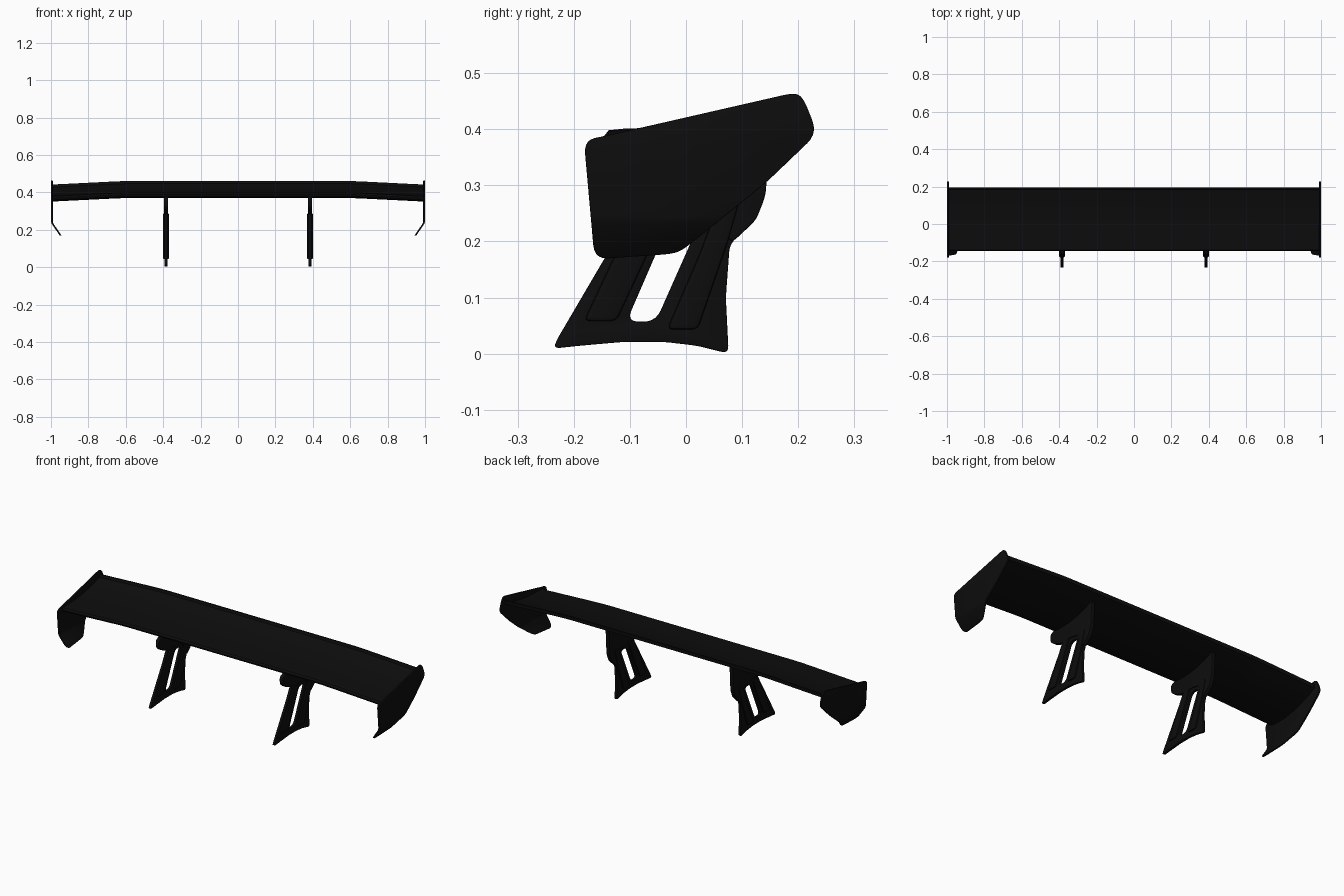
import bpy, bmesh
from mathutils import Matrix, Vector

if "Cube" in bpy.data.objects:
    bpy.data.objects.remove(bpy.data.objects["Cube"])

black = bpy.data.materials.new("satin_black")
black.diffuse_color = (0.004, 0.004, 0.004, 1)
black.use_nodes = True
black.node_tree.nodes["Principled BSDF"].inputs["Base Color"].default_value = black.diffuse_color
YZ = Matrix(((0, 0, 1, 0), (1, 0, 0, 0), (0, 1, 0, 0), (0, 0, 0, 1)))


def finish(name, mesh, mirror=True):
    ob = bpy.data.objects.new(name, mesh)
    bpy.context.collection.objects.link(ob)
    mesh.materials.clear()
    mesh.materials.append(black)
    if mirror:
        ob.modifiers.new("mirror", 'MIRROR')
    bpy.ops.object.select_all(action='DESELECT')
    ob.select_set(True)
    bpy.context.view_layer.objects.active = ob
    bpy.ops.object.shade_smooth_by_angle(angle=0.6)
    return ob


def rounded(points, r, steps=5):
    """Replace every corner with a short quadratic arc."""
    out, n = [], len(points)
    for i in range(n):
        p = Vector(points[i])
        a, b = Vector(points[i - 1]) - p, Vector(points[(i + 1) % n]) - p
        a = p + a.normalized() * min(r, a.length * 0.45)
        b = p + b.normalized() * min(r, b.length * 0.45)
        for k in range(steps + 1):
            t = k / steps
            out.append(a * (1 - t) ** 2 + p * 2 * t * (1 - t) + b * t * t)
    return out


def plate_mesh(loops, x, thick, bevel):
    """Flat plate in the YZ plane; later loops are holes."""
    cu = bpy.data.curves.new("outline", 'CURVE')
    cu.dimensions, cu.fill_mode = '2D', 'BOTH'
    cu.extrude, cu.bevel_depth = thick / 2 - bevel, bevel
    cu.offset, cu.bevel_resolution = -bevel, 1
    for loop in loops:
        sp = cu.splines.new('POLY')
        sp.points.add(len(loop) - 1)
        for pt, co in zip(sp.points, loop):
            pt.co = (co[0], co[1], 0, 1)
        sp.use_cyclic_u = True
    tmp = bpy.data.objects.new("outline", cu)
    bpy.context.collection.objects.link(tmp)
    dg = bpy.context.evaluated_depsgraph_get()
    mesh = bpy.data.meshes.new_from_object(tmp.evaluated_get(dg))
    bpy.data.objects.remove(tmp)
    mesh.transform(Matrix.Translation((x, 0, 0)) @ YZ)
    bm = bmesh.new()
    bm.from_mesh(mesh)
    bmesh.ops.remove_doubles(bm, verts=bm.verts, dist=1e-5)
    bmesh.ops.recalc_face_normals(bm, faces=bm.faces)
    bm.to_mesh(mesh)
    bm.free()
    return mesh


# Wing blade: cambered section with a small trailing lip, drooping tips
section = [(-0.145, 0.389), (-0.141, 0.379), (-0.125, 0.373), (-0.08, 0.370),
           (-0.03, 0.372), (0.03, 0.381), (0.09, 0.397), (0.15, 0.420),
           (0.193, 0.441), (0.195, 0.461), (0.188, 0.461), (0.184, 0.447),
           (0.12, 0.427), (0.04, 0.411), (-0.04, 0.403), (-0.11, 0.401),
           (-0.138, 0.398)]
stations = [(0.992, -0.019), (0.67, -0.003), (0.62, -0.001), (0.57, 0)]
stations = [(-x, d) for x, d in stations] + stations[::-1]
bm = bmesh.new()
rings = [[bm.verts.new((x, y, z + d)) for y, z in section] for x, d in stations]
n = len(section)
for a, b in zip(rings, rings[1:]):
    for i in range(n):
        bm.faces.new((a[i], a[(i + 1) % n], b[(i + 1) % n], b[i]))
bm.faces.new(rings[0])
bm.faces.new(rings[-1][::-1])
bmesh.ops.recalc_face_normals(bm, faces=bm.faces)
wing = bpy.data.meshes.new("wing_blade")
bm.to_mesh(wing)
bm.free()
finish("wing_blade", wing, mirror=False)

# End plates: rounded outline with the lower edge folded inwards
outline = [(-0.182, 0.38), (-0.14, 0.389), (0.197, 0.466), (0.212, 0.45),
           (0.234, 0.392), (0.142, 0.304), (0.0, 0.189), (-0.02, 0.178),
           (-0.163, 0.168)]
end = plate_mesh([rounded(outline, 0.025)], 0.995, 0.010, 0.002)
bm = bmesh.new()
bm.from_mesh(end)
for z in (0.245, 0.232):
    bmesh.ops.bisect_plane(bm, geom=bm.verts[:] + bm.edges[:] + bm.faces[:],
                           plane_co=(0, 0, z), plane_no=(0, 0, 1))
for v in bm.verts:
    if v.co.z < 0.2449:
        drop = 0.245 - v.co.z
        v.co.x -= drop * 0.3 if drop < 0.0131 else 0.004 + (drop - 0.013) * 0.68
bm.to_mesh(end)
bm.free()
finish("end_plate", end)

# Uprights: swept plates with an arched foot and a slanted slot
upright = [(-0.236, 0.009), (-0.19, 0.014), (-0.11, 0.021), (-0.04, 0.021),
           (0.02, 0.014), (0.076, 0.0), (0.071, 0.1), (0.078, 0.195),
           (0.11, 0.225), (0.125, 0.34), (-0.07, 0.34), (-0.08, 0.28),
           (-0.145, 0.17), (-0.23, 0.025)]
slot = [(-0.106, 0.057), (-0.054, 0.057), (0.037, 0.262), (-0.017, 0.262)]
X = 0.385
finish("upright", plate_mesh([rounded(upright, 0.014), rounded(slot, 0.022)],
                             X, 0.014, 0.002))

# Raised pads either side of the slot
front_pad = [(-0.182, 0.058), (-0.124, 0.058), (-0.068, 0.178),
             (-0.024, 0.285), (-0.07, 0.285), (-0.132, 0.165)]
rear_pad = [(-0.034, 0.043), (0.021, 0.043), (0.075, 0.2), (0.1, 0.288),
            (0.065, 0.288), (0.025, 0.18)]
for name, pts in (("front_pad", front_pad), ("rear_pad", rear_pad)):
    finish(name, plate_mesh([rounded(pts, 0.012)], X, 0.030, 0.005))

# Brackets joining the uprights to the underside of the wing
bracket = [(-0.167, 0.365), (-0.165, 0.325), (-0.14, 0.305), (-0.08, 0.282),
           (-0.02, 0.285), (0.04, 0.275), (0.08, 0.196), (0.125, 0.238),
           (0.142, 0.282), (0.145, 0.33), (0.15, 0.424), (0.09, 0.402),
           (0.03, 0.386), (-0.03, 0.377), (-0.08, 0.375), (-0.14, 0.38)]
finish("wing_bracket", plate_mesh([rounded(bracket, 0.014)], X, 0.022, 0.003))
